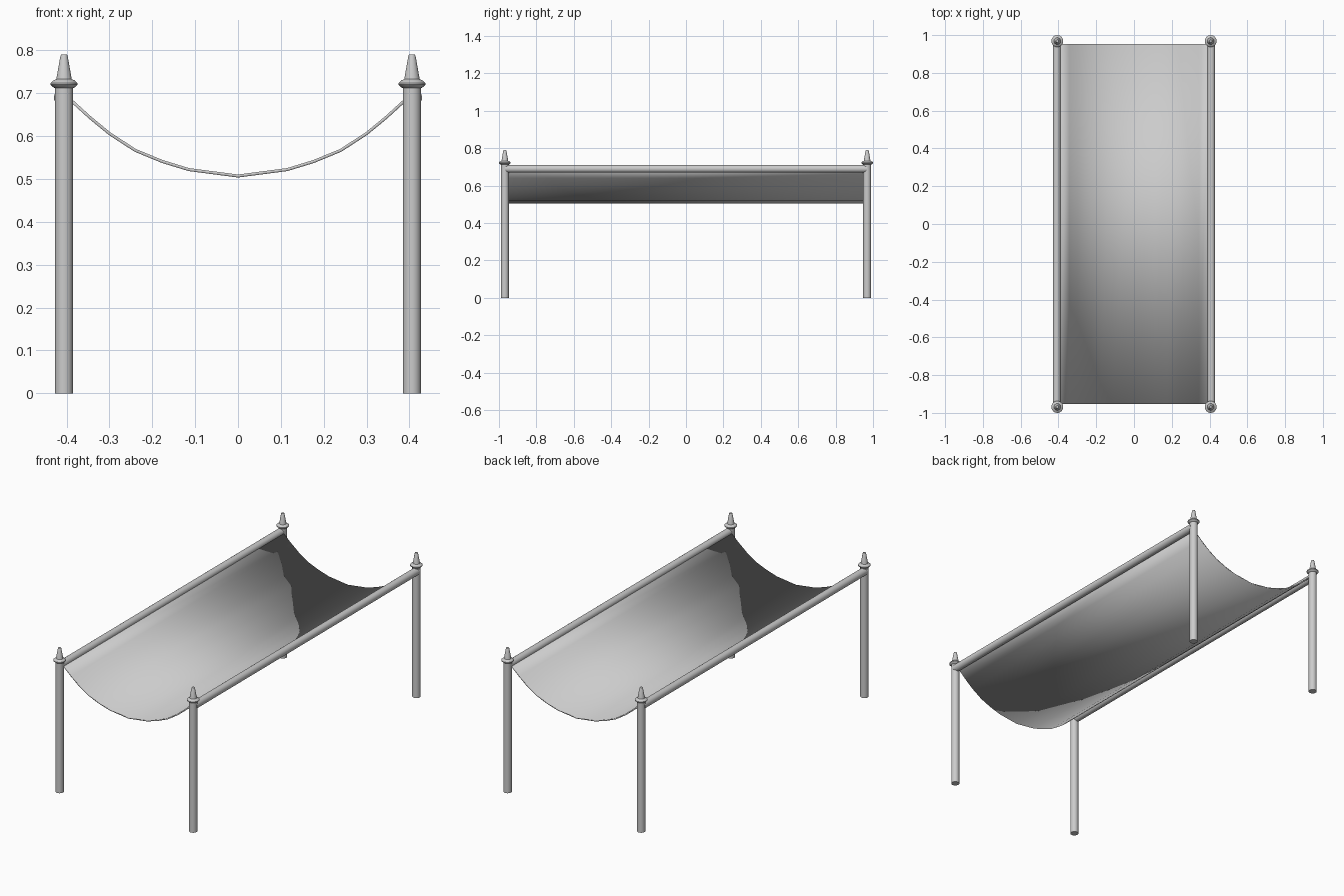
import bpy, bmesh, math

if "Cube" in bpy.data.objects:
    bpy.data.objects.remove(bpy.data.objects["Cube"])

PX, PY = 0.406, 0.9685   # post centres


def finish(name, bm, angle=35):
    bmesh.ops.recalc_face_normals(bm, faces=bm.faces)
    mesh = bpy.data.meshes.new(name)
    bm.to_mesh(mesh)
    bm.free()
    ob = bpy.data.objects.new(name, mesh)
    bpy.context.collection.objects.link(ob)
    bpy.ops.object.select_all(action='DESELECT')
    ob.select_set(True)
    bpy.context.view_layer.objects.active = ob
    bpy.ops.object.shade_smooth_by_angle(angle=math.radians(angle))
    return ob


def lathe(name, profile, sides=24):
    """Closed solid of revolution about z from (radius, z) points."""
    bm = bmesh.new()
    rings = []
    for r, z in profile:
        rings.append([bm.verts.new((r * math.cos(2 * math.pi * i / sides),
                                    r * math.sin(2 * math.pi * i / sides), z))
                      for i in range(sides)])
    for a, b in zip(rings, rings[1:]):
        for i in range(sides):
            j = (i + 1) % sides
            bm.faces.new((a[i], a[j], b[j], b[i]))
    bm.faces.new(rings[0])
    bm.faces.new(rings[-1])
    return finish(name, bm)


post = [(0.021, 0), (0.021, 0.716)]
finial = [(0.021, 0.712), (0.025, 0.714), (0.0315, 0.720), (0.0315, 0.724),
          (0.025, 0.730), (0.018, 0.733), (0.0085, 0.787), (0.007, 0.79)]

# Corner posts with turned finials
for sx, side in ((-1, "left"), (1, "right")):
    for sy, end in ((-1, "front"), (1, "back")):
        for part, profile in (("post", post), ("finial", finial)):
            ob = lathe(f"{end}_{side}_{part}", profile)
            ob.location = (sx * PX, sy * PY, 0)

    # Long side rail
    rail = lathe(f"{side}_rail", [(0.0205, -PY), (0.0205, PY)])
    rail.rotation_euler = (math.pi / 2, 0, 0)
    rail.location = (sx * 0.409, 0, 0.690)

# Hanging cloth: sagging cross-section swept along y
half = [(0.115, 0.522), (0.177, 0.541), (0.24, 0.567), (0.30, 0.606),
        (0.345, 0.643), (0.40, 0.693)]
section = [(-x, z) for x, z in reversed(half)] + [(0, 0.507)] + half
bm = bmesh.new()
rows = [[bm.verts.new((x, y, z)) for x, z in section] for y in (-0.953, 0.953)]
for i in range(len(section) - 1):
    bm.faces.new((rows[0][i], rows[0][i + 1], rows[1][i + 1], rows[1][i]))
cloth = finish("sling_cloth", bm)
solid = cloth.modifiers.new("thickness", 'SOLIDIFY')
solid.thickness = 0.007
solid.offset = 0
